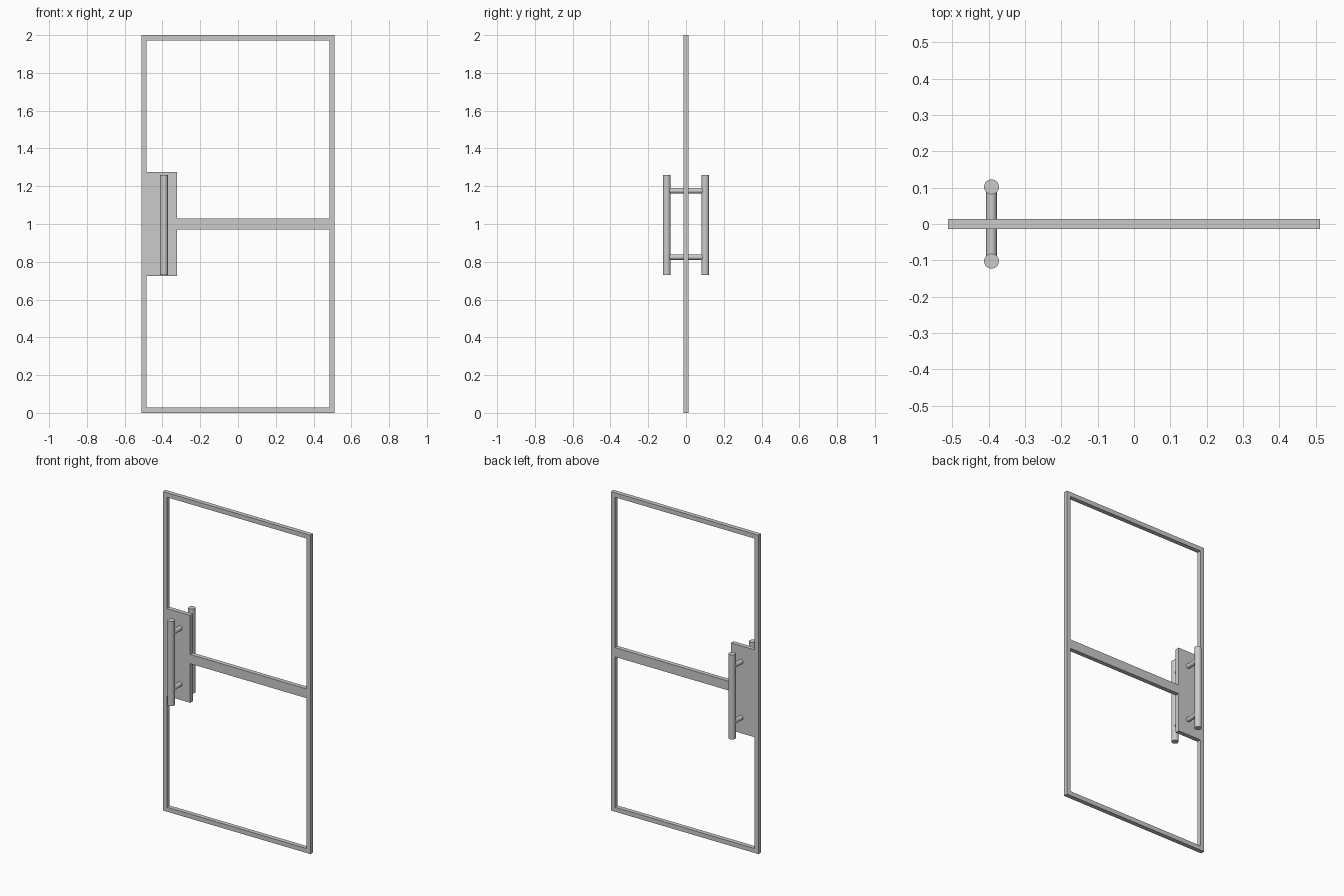
import bpy
import math

if "Cube" in bpy.data.objects:
    bpy.data.objects.remove(bpy.data.objects["Cube"])

HALF_W, HEIGHT, MID = 0.512, 2.0, 1.0      # door outline
RAIL, MID_HALF = 0.028, 0.029              # frame width, half height of middle rail
DEPTH = 0.0137                             # half thickness of the frame
PLATE_X, PLATE_HALF = -0.322, 0.274        # lock plate edge and half height
GRIP_X, GRIP_Y, GRIP_R = -0.392, 0.102, 0.0205
POST_R = 0.0145


def add_loop(curve, points):
    spline = curve.splines.new('POLY')
    spline.points.add(len(points) - 1)
    for p, (x, z) in zip(spline.points, points):
        p.co = (x, z, 0, 1)
    spline.use_cyclic_u = True


def cylinder(name, radius, length, location, rotation=(0, 0, 0)):
    bpy.ops.mesh.primitive_cylinder_add(vertices=32, radius=radius, depth=length,
                                        location=location, rotation=rotation)
    obj = bpy.context.object
    obj.name = name
    bpy.ops.object.shade_smooth_by_angle(angle=math.radians(40))
    return obj


# Door frame with lock plate and middle rail: one outline with two notched openings
curve = bpy.data.curves.new("door_frame", 'CURVE')
curve.dimensions = '2D'
curve.fill_mode = 'BOTH'
curve.extrude = DEPTH
add_loop(curve, [(-HALF_W, 0), (HALF_W, 0), (HALF_W, HEIGHT), (-HALF_W, HEIGHT)])
inner = HALF_W - RAIL
for side in (1, -1):
    opening = [(PLATE_X, MID_HALF), (inner, MID_HALF), (inner, MID - RAIL),
               (-inner, MID - RAIL), (-inner, PLATE_HALF), (PLATE_X, PLATE_HALF)]
    add_loop(curve, [(x, MID + side * z) for x, z in opening])
frame = bpy.data.objects.new("door_frame", curve)
frame.rotation_euler.x = math.pi / 2
bpy.context.collection.objects.link(frame)
bpy.context.view_layer.objects.active = frame
frame.select_set(True)
bpy.ops.object.convert(target='MESH')
bpy.ops.object.shade_flat()

# Vertical pull bars on both faces
for name, side in (("front_pull_bar", -1), ("back_pull_bar", 1)):
    cylinder(name, GRIP_R, 0.53, (GRIP_X, side * GRIP_Y, 0.995))

# Horizontal posts running through the plate to join the bars
for name, z in (("lower_handle_post", 0.825), ("upper_handle_post", 1.176)):
    cylinder(name, POST_R, 2 * GRIP_Y, (GRIP_X, 0, z), (math.pi / 2, 0, 0))
